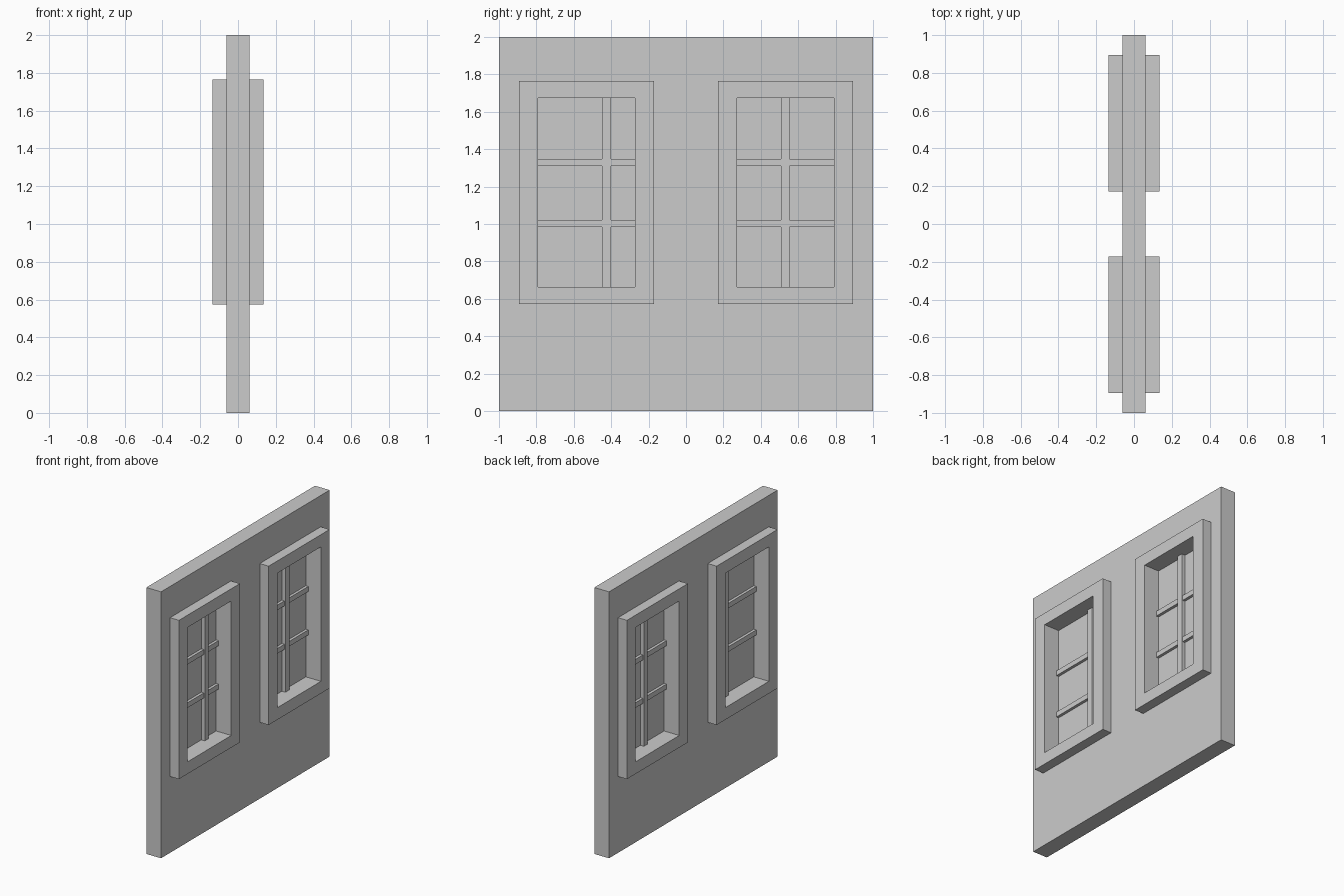
import bpy

if "Cube" in bpy.data.objects:
    bpy.data.objects.remove(bpy.data.objects["Cube"])

WIN_Y = 0.532                    # window centre offset from the wall centre
Z0, Z1 = 0.573, 1.765            # frame bottom and top
OPEN_Z0, OPEN_Z1 = 0.664, 1.673  # opening bottom and top
FRAME_HALF, OPEN_HALF = 0.361, 0.259


def box(name, x, y, z):
    """Box from (min, max) ranges on each axis."""
    bpy.ops.mesh.primitive_cube_add(size=1, location=[(a + b) / 2 for a, b in (x, y, z)])
    ob = bpy.context.object
    ob.name = name
    ob.scale = [b - a for a, b in (x, y, z)]
    bpy.ops.object.transform_apply(location=False, rotation=False, scale=True)
    return ob


def cut(target, y, z):
    """Cut a rectangular hole right through the target along x."""
    cutter = box("cutter", (-0.5, 0.5), y, z)
    cutter.hide_render = True
    mod = target.modifiers.new("hole", 'BOOLEAN')
    mod.operation = 'DIFFERENCE'
    mod.solver = 'EXACT'
    mod.object = cutter
    bpy.context.view_layer.objects.active = target
    bpy.ops.object.modifier_apply(modifier=mod.name)
    bpy.data.objects.remove(cutter, do_unlink=True)


# Wall slab
wall = box("wall", (-0.061, 0.061), (-1, 1), (0, 2))

# Two windows; the left one has its upright bar off centre
for side, yc, bar_y in (("left", -WIN_Y, -0.425), ("right", WIN_Y, 0.531)):
    opening = (yc - OPEN_HALF, yc + OPEN_HALF)

    # Wall hole sits under the frame, so the frame lines the opening
    cut(wall, (yc - 0.31, yc + 0.31), (0.62, 1.72))

    # Frame standing proud on both faces
    frame = box(side + "_window_frame", (-0.135, 0.135),
                (yc - FRAME_HALF, yc + FRAME_HALF), (Z0, Z1))
    cut(frame, opening, (OPEN_Z0, OPEN_Z1))

    # Thin pane and glazing bars
    box(side + "_window_pane", (-0.009, 0.009), opening, (OPEN_Z0, OPEN_Z1))
    box(side + "_upright_bar", (-0.038, 0.038),
        (bar_y - 0.023, bar_y + 0.023), (OPEN_Z0, OPEN_Z1))
    for label, zc in (("lower", 1.003), ("upper", 1.329)):
        box(f"{side}_{label}_cross_bar", (-0.03, 0.03), opening, (zc - 0.019, zc + 0.019))
